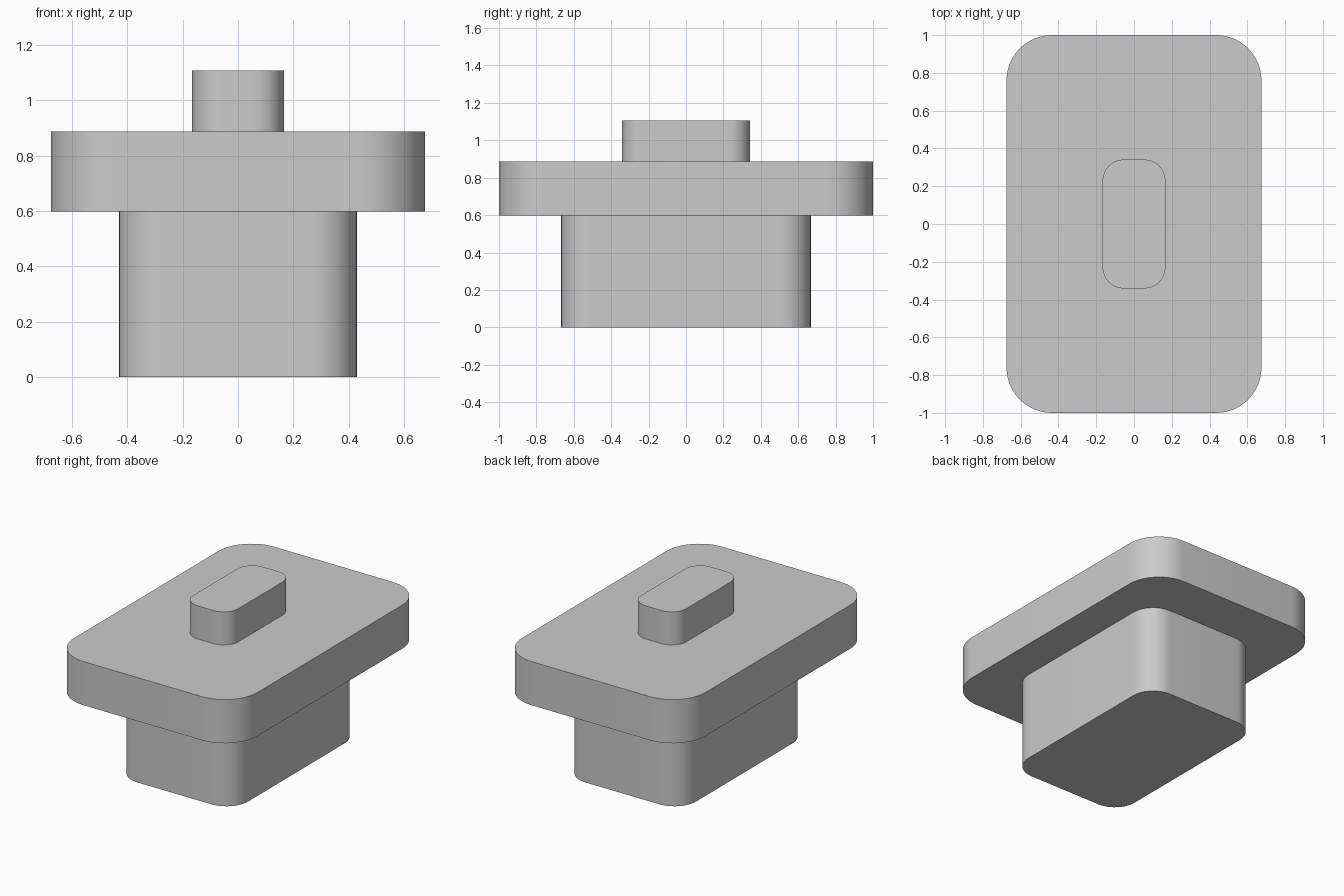
import bpy, bmesh, math

cube = bpy.data.objects.get("Cube")
if cube:
    bpy.data.objects.remove(cube, do_unlink=True)

# Single grey material
grey = bpy.data.materials.new("plain grey")
grey.use_nodes = True
colour = (0.6, 0.6, 0.6, 1.0)
grey.diffuse_color = colour
grey.node_tree.nodes["Principled BSDF"].inputs["Base Color"].default_value = colour


def rounded_block(name, half_x, half_y, bottom, top, radius, steps=12):
    """Extrude a rounded rectangle from bottom to top."""
    bm = bmesh.new()
    outline = []
    for quarter, (sx, sy) in enumerate([(1, 1), (-1, 1), (-1, -1), (1, -1)]):
        for i in range(steps + 1):
            a = (quarter + i / steps) * math.pi / 2
            outline.append(bm.verts.new((sx * (half_x - radius) + radius * math.cos(a),
                                         sy * (half_y - radius) + radius * math.sin(a),
                                         bottom)))
    base = bm.faces.new(outline)
    lid = bmesh.ops.extrude_face_region(bm, geom=[base], use_keep_orig=True)
    raised = [g for g in lid["geom"] if isinstance(g, bmesh.types.BMVert)]
    bmesh.ops.translate(bm, verts=raised, vec=(0, 0, top - bottom))
    bmesh.ops.recalc_face_normals(bm, faces=bm.faces[:])
    mesh = bpy.data.meshes.new(name)
    bm.to_mesh(mesh)
    bm.free()
    mesh.materials.append(grey)
    obj = bpy.data.objects.new(name, mesh)
    bpy.context.collection.objects.link(obj)
    # Smooth corners, sharp rims
    bpy.ops.object.select_all(action="DESELECT")
    obj.select_set(True)
    bpy.context.view_layer.objects.active = obj
    bpy.ops.object.shade_smooth_by_angle(angle=math.radians(30))
    return obj


# Lower body, wide flange and top tab
rounded_block("lower_body", 0.43, 0.667, 0.0, 0.597, 0.16)
rounded_block("flange_plate", 0.675, 1.0, 0.597, 0.887, 0.24)
rounded_block("top_tab", 0.166, 0.341, 0.887, 1.107, 0.11)
